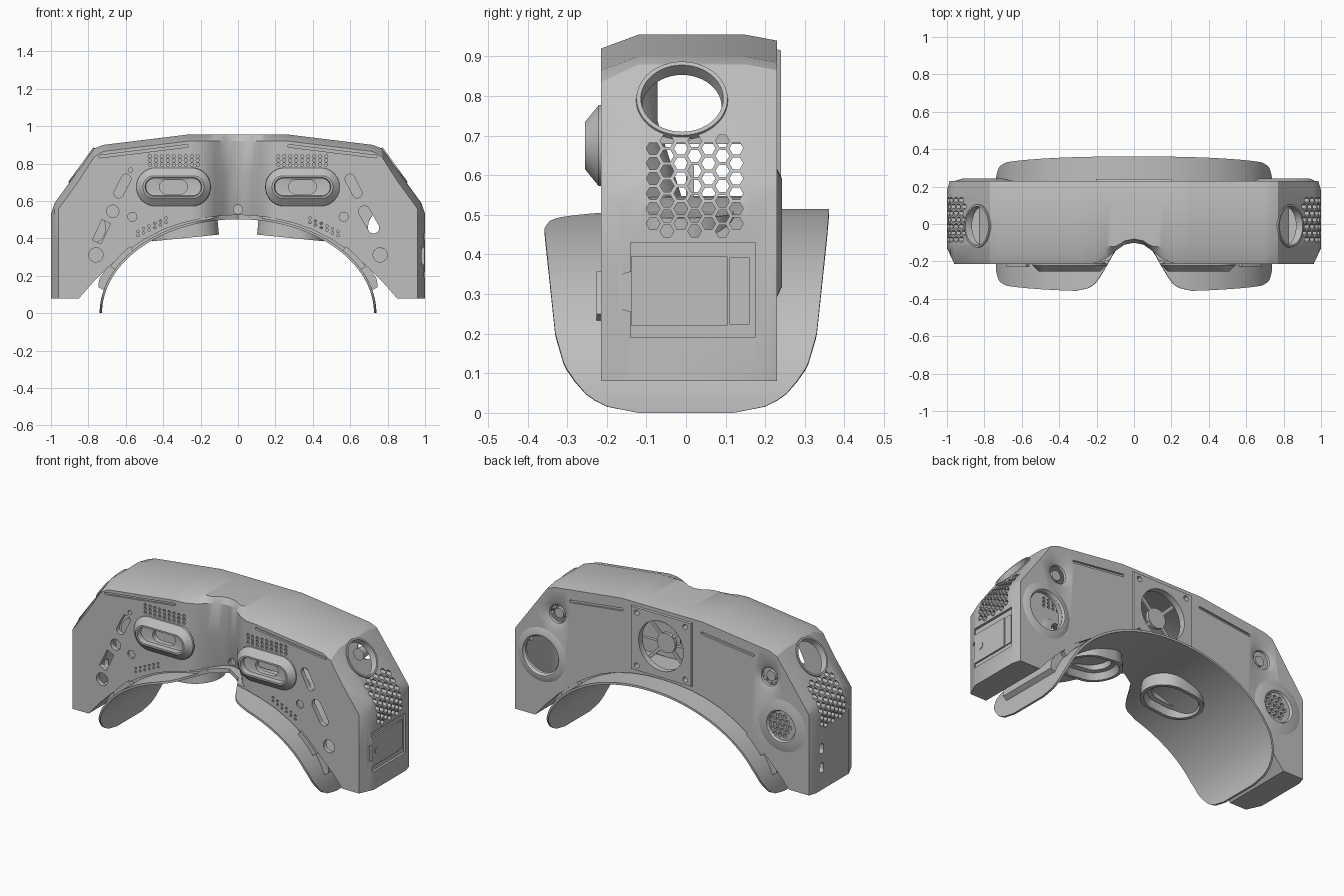
import bpy, bmesh, math
from mathutils import Vector, Matrix

if "Cube" in bpy.data.objects:
    bpy.data.objects.remove(bpy.data.objects["Cube"])

GREY = (0.52, 0.52, 0.52, 1)
mat = bpy.data.materials.new("mid grey plastic")
mat.use_nodes = True
mat.diffuse_color = GREY
mat.node_tree.nodes["Principled BSDF"].inputs["Base Color"].default_value = GREY

X, Y, Z = Vector((1, 0, 0)), Vector((0, 1, 0)), Vector((0, 0, 1))
FRONT, BACK = -0.215, 0.23


# ---- helpers ----
def lerp(table, x):
    for (a, fa), (b, fb) in zip(table, table[1:]):
        if x <= b:
            return fa + (fb - fa) * (x - a) / (b - a)
    return table[-1][1]


def turn(pts, cx, cy, deg):
    m = Matrix.Rotation(math.radians(deg), 2)
    return [m @ Vector(p) + Vector((cx, cy)) for p in pts]


def oval(hw, hh, cx=0, cy=0, deg=0, n=32):
    pts = []
    for i in range(n):
        a = 2 * math.pi * (i + 0.5) / n
        pts.append((hh * math.cos(a) + math.copysign(hw - hh, math.cos(a)), hh * math.sin(a)))
    return turn(pts, cx, cy, deg)


def circle(r, cx=0, cy=0, n=32):
    return turn([(r * math.cos(2 * math.pi * k / n), r * math.sin(2 * math.pi * k / n)) for k in range(n)], cx, cy, 0)


def rect(hw, hh, cx=0, cy=0, deg=0):
    return turn([(-hw, -hh), (hw, -hh), (hw, hh), (-hw, hh)], cx, cy, deg)


def loft(bm, rings, loop=False):
    rows = [[bm.verts.new(p) for p in ring] for ring in rings]
    n = len(rows[0])
    for a, b in zip(rows, rows[1:] + (rows[:1] if loop else [])):
        for i in range(n):
            j = (i + 1) % n
            bm.faces.new((a[i], a[j], b[j], b[i]))
    if not loop:
        bm.faces.new(rows[0][::-1])
        bm.faces.new(rows[-1])


def solid(bm, layers, o, u, v, loop=False):
    """Stack of 2D rings (ring, height) on the plane through o with axes u, v."""
    w = u.cross(v)
    loft(bm, [[Vector(o) + u * p[0] + v * p[1] + w * h for p in ring] for ring, h in layers], loop)


def make(name, bm, cutters=(), helper=False):
    bmesh.ops.recalc_face_normals(bm, faces=bm.faces)
    me = bpy.data.meshes.new(name)
    bm.to_mesh(me)
    bm.free()
    ob = bpy.data.objects.new(name, me)
    bpy.context.collection.objects.link(ob)
    me.materials.append(mat)
    if helper:
        ob.hide_render = True
        ob.hide_set(True)
        return ob
    for c in cutters:
        mod = ob.modifiers.new("cut", 'BOOLEAN')
        mod.object, mod.operation, mod.solver, mod.use_self = c, 'DIFFERENCE', 'EXACT', True
    bpy.ops.object.select_all(action='DESELECT')
    ob.select_set(True)
    bpy.context.view_layer.objects.active = ob
    for mod in list(ob.modifiers):
        bpy.ops.object.modifier_apply(modifier=mod.name)
    bpy.ops.object.shade_smooth_by_angle(angle=math.radians(28))
    return ob


def part(name, layers, o, u, v, loop=False, cutters=()):
    bm = bmesh.new()
    solid(bm, layers, o, u, v, loop)
    return make(name, bm, cutters)


# ---- body shell, lofted sideways ----
TOP = [(0, .955), (.27, .955), (.72, .9), (.77, .88), (.98, .59), (1, .53)]
ARCH = [(0, .52), (.1, .517), (.2, .505), (.3, .482), (.4, .447), (.5, .395),
        (.6, .33), (.7, .24), (.78, .16), (.85, .08), (1, .08)]
FACE = [(0, -.1), (.05, -.11), (.1, -.145), (.15, -.185), (.2, -.208), (.25, FRONT), (.96, FRONT), (1, -.13)]
RELIEF = [(0, .06), (.05, .055), (.1, .035), (.15, .01), (.2, 0), (1, 0)]
REAR = [(0, BACK), (.985, BACK), (1, .18)]
CHAMFER = [(0, .035), (.74, .035), (.82, .06), (1, .06)]
half = [.025, .05, .075, .1, .125, .15, .175, .2, .25, .27, .3, .35, .4, .45, .5, .55, .6, .65,
        .7, .72, .77, .78, .85, .96, .98, .985, 1]
stations = [-x for x in half[::-1]] + [0] + half


def body(t):
    bm, rings = bmesh.new(), []
    for x in stations:
        a = abs(x)
        zt, zb = lerp(TOP, a) - t, lerp(ARCH, a) + t
        yf, yb = lerp(FACE, a) + t, lerp(REAR, a) - t
        ym = max(-.12, yf + .02)
        section = [(yf + lerp(RELIEF, a), zb), (yf, (zt + zb) / 2), (yf, zt - lerp(CHAMFER, a)),
                   (ym, zt), (.15, zt), (yb, zt - .015), (yb, zb)]
        rings.append([(x * (1 - t), y, z) for y, z in section])
    loft(bm, rings)
    return bm


cavity = make("cavity_cutter", body(.028), helper=True)

# ---- openings ----
bm = bmesh.new()


def hole(ring, o, u, v=Z, depth=.07):
    solid(bm, [(ring, -depth), (ring, .06)], o, u, v)


front_o, back_o = (0, FRONT, 0), (0, BACK, 0)
slope = {s: Vector((-.586 * s, 0, .81)) for s in (-1, 1)}
for s in (-1, 1):
    # front: long groove, vent dots, eye opening, slanted slot, screws
    hole(oval(.24, .007, s * .505, .866, -7 * s), front_o, X, depth=.012)
    for r in range(3):
        for c in range(9):
            hole(circle(.009, s * (.215 + .032 * c), .795 + .022 * r, 8), front_o, X)
    for r in range(2):
        for c in range(6):
            hole(circle(.007, s * (.385 + .03 * c), .508 - .014 * c - .022 * r, 8), front_o, X)
    hole(oval(.14, .05, s * .345, .675), front_o, X)
    hole(oval(.068, .026, s * .618, .68, -63 * s), front_o, X)
    hole(circle(.024, s * .565, .515), front_o, X, depth=.012)
    hole(circle(.038, s * .76, .312), front_o, X)
    # back: groove and funnel recess
    hole(oval(.18, .008, -s * .44, .85, 7 * s), back_o, -X, depth=.012)
    solid(bm, [(circle(r, s * .71, .72), h) for r, h in ((.04, -.07), (.055, -.015), (.09, .001), (.09, .05))],
          back_o, -X, Z)
    # shoulder port and honeycomb on the ends
    hole(circle(.104), (s * .835, -.01, .79), Y * s, slope[s], .045)
    for c in range(7):
        for r in range(6 + c % 2):
            z = .478 + .038 * r - .019 * (c % 2)
            hole(circle(.0175, s * (-.083 + .035 * c), z, 6), (s, 0, 0), Y * s, Z, .13)
hole(circle(.012, -.575, .765, 12), front_o, X)
hole(circle(.033, -.67, .545), front_o, X)
hole(rect(.06, .025, -.73, .435, 65), front_o, X)
hole(oval(.08, .03, .7, .5, -60), front_o, X)
hole(circle(.024, 0, .555), (0, -.045, 0), X, depth=.01)
# back: fan opening, its screws, large port and speaker grille
hole(circle(.15, 0, .725, 48), back_o, -X)
for sx in (-1, 1):
    for sz in (-1, 1):
        hole(circle(.016, sx * .162, .725 + sz * .16, 12), back_o, -X)
hole(circle(.115, -.81, .455, 48), back_o, -X)
for i in range(-2, 3):
    for j in range(-2, 3):
        px, pz = .033 * (i + .5 * (j % 2)), .029 * j
        if math.hypot(px, pz) < .07:
            hole(circle(.0125, .79 + px, .455 + pz, 8), back_o, -X)
# ends: door recess with thumb notch on one, sockets on the other
hole(rect(.157, .12, .017, .31), X, Y, Z, .014)
hole(circle(.05, -.135, .306), X, Y, Z, .018)
for z in (.215, .33):
    hole(oval(.03, .02, -.13, z, 90), -X, -Y)
openings = make("openings_cutter", bm, helper=True)

make("body_shell", body(0), (cavity, openings))

# ---- parts fitted to the body ----
for s, side in ((1, "left"), (-1, "right")):
    part(side + "_eye_ring",
         [(oval(.2, .104), -.005), (oval(.198, .102), .006), (oval(.163, .06), .04), (oval(.152, .05), .04),
          (oval(.148, .047), .008), (oval(.075, .038), .002), (oval(.075, .038), -.03), (oval(.13, .045), -.03)],
         (s * .345, FRONT, .675), X, Z, True)
    part(side + "_shoulder_port_rim",
         [(circle(.117, n=48), -.01), (circle(.115, n=48), .007), (circle(.104, n=48), .007),
          (circle(.1, n=48), -.03)], (s * .835, -.01, .79), Y * s, slope[s], True)
    bore = .115 if s > 0 else .09
    part(side + "_rear_boss",
         [(circle(.17, n=48), -.004), (circle(bore + .02, n=48), .013), (circle(bore + .005, n=48), .013),
          (circle(bore - .005, n=48), -.004)], (s * .805, BACK, .455), -X, Z, True)
    part(side + "_rear_knob", [(circle(.035), -.09), (circle(.03), -.03)], (s * .71, BACK, .72), -X, Z)
    # lens cup, leaning slightly down towards the outside
    lean = Vector((math.cos(.1), 0, -s * math.sin(.1)))
    part(side + "_lens_housing",
         [(oval(.18, .14), .01), (oval(.18, .14), -.098), (oval(.16, .12), -.098), (oval(.145, .105), -.06),
          (oval(.12, .08), -.055), (oval(.11, .07), -.005)],
         (s * .29, -.02, .5), lean, Y)

part("fan_frame", [(rect(.205, .195, 0, .725), -.005), (rect(.2, .19, 0, .725), .01)],
     back_o, -X, Z, False, (openings,))
part("fan_hub", [(circle(.06), -.06), (circle(.06), -.04)], (0, BACK, .725), -X, Z)
for i in range(2):
    part("fan_spoke_%d" % (i + 1), [(rect(.165, .01, deg=45 + 90 * i), h) for h in (-.055, -.045)],
         (0, BACK, .725), -X, Z)
part("speaker_plate", [(circle(.085), h) for h in (-.1, -.09)], (-.79, BACK, .455), -X, Z)
part("display_panel", [(rect(.3, .04, 0, .585), h) for h in (0, .02)], (0, .02, 0), X, Z)
part("battery_door", [(rect(.122, .087, -.017, .308), h) for h in (-.02, -.004)], X, Y, Z)
part("door_latch", [(rect(.025, .085, .135, .308), h) for h in (-.02, -.008)], X, Y, Z)
part("door_button", [(circle(.021, -.09, .308), h) for h in (-.02, -.001)], X, Y, Z)

# ---- face shroud: arched sheet with a nose notch ----
WIDTH = [(0, .12), (.005, .165), (.02, .212), (.045, .25), (.08, .28), (.12, .307), (.2, .33), (.45, .356), (.52, .362)]
NOSE = [(0, -.08), (.1, -.14), (.15, -.23), (.2, -.31), (.24, -.342), (.3, -.355), (.35, -.4), (1, -.4)]


def sheet(name, lo, hi, thin, thick, limit=1, n=100, m=14):
    """Elliptic arch between two angles; thickness outwards, from thin at the crown to thick at the ends."""
    bm = bmesh.new()
    rows = []
    for i in range(n + 1):
        t = lo + (hi - lo) * i / n
        x, z = .74 * math.sin(t), max(0, .515 * math.cos(t))
        w = min(limit, lerp(WIDTH, z))
        y0 = max(-w, lerp(NOSE, abs(x)))
        rows.append([bm.verts.new((x, y0 + (w - y0) * j / m, z)) for j in range(m + 1)])
    for a, b in zip(rows, rows[1:]):
        for j in range(m):
            bm.faces.new((a[j], b[j], b[j + 1], a[j + 1]))
    extruded = bmesh.ops.extrude_face_region(bm, geom=bm.faces[:])
    for v in [g for g in extruded["geom"] if isinstance(g, bmesh.types.BMVert)]:
        d = Vector((v.co.x / .74 ** 2, 0, v.co.z / .515 ** 2)).normalized()
        v.co += d * (thin + (thick - thin) * (v.co.x / .74) ** 4)
        v.co.x = max(-.745, min(.745, v.co.x))
        v.co.z = max(0, v.co.z)
    make(name, bm)


sheet("face_shroud", -math.pi / 2, math.pi / 2, -.013, -.013)
# wall closing the gap between shroud and body, and its side tabs
sheet("shroud_wall", -1.33, 1.33, .012, .052, .2, 60, 4)
for s, side in ((1, "left"), (-1, "right")):
    a, b = sorted((s * .86, s * 1.1))
    sheet(side + "_shroud_tab", a, b, .025, .03, .226, 12, 4)
